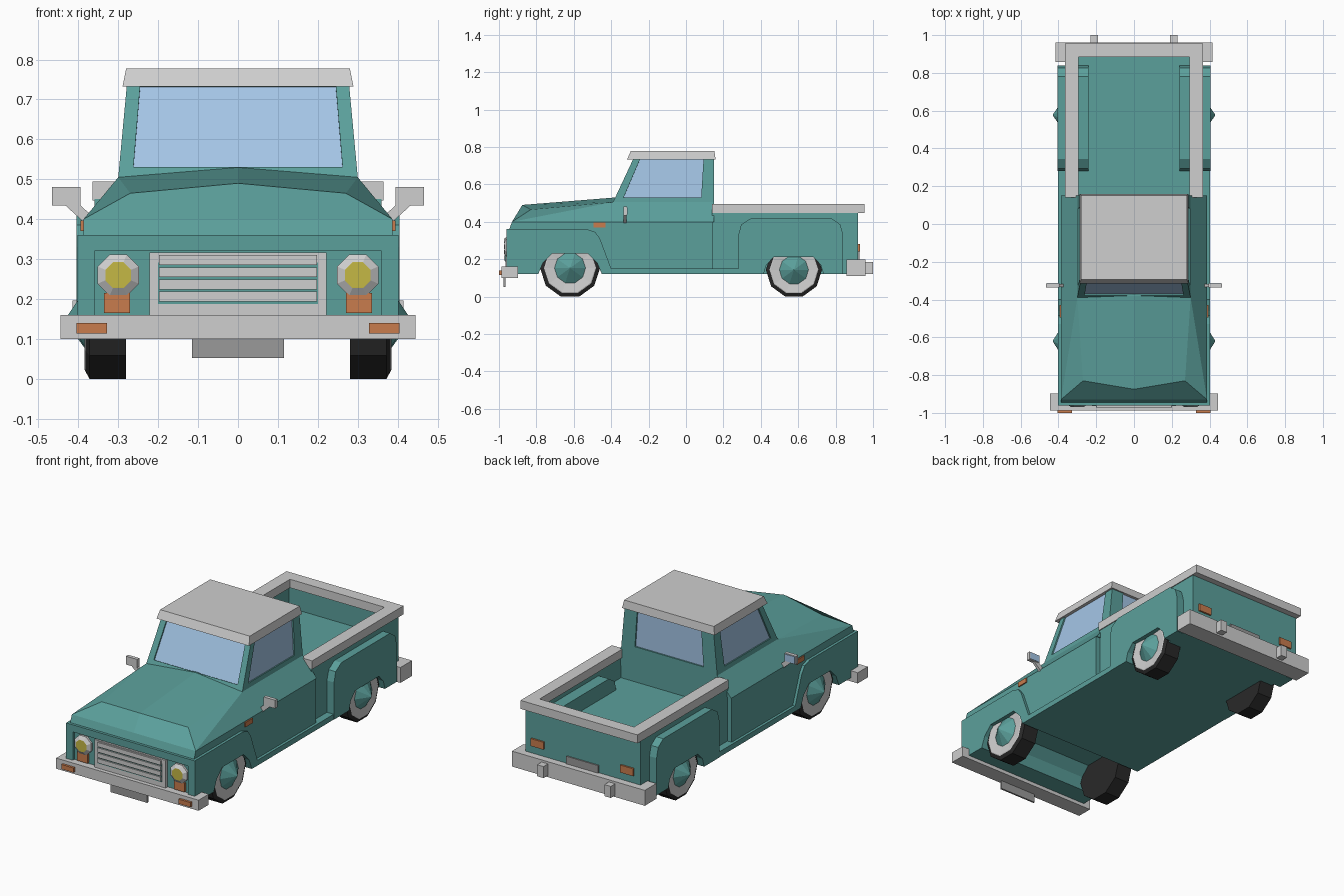
import bpy, bmesh, math
from mathutils import Vector, Matrix

if "Cube" in bpy.data.objects:
    bpy.data.objects.remove(bpy.data.objects["Cube"])

def material(name, rgb):
    m = bpy.data.materials.new(name)
    m.diffuse_color = (*rgb, 1)
    m.use_nodes = True
    m.node_tree.nodes["Principled BSDF"].inputs["Base Color"].default_value = m.diffuse_color
    return m

TEAL = material("teal paint", (0.105, 0.35, 0.33))
GREY = material("light grey trim", (0.62, 0.62, 0.62))
PLATE = material("plate grey", (0.32, 0.32, 0.32))
GLASS = material("blue glass", (0.37, 0.56, 0.79))
ORANGE = material("orange lamp", (0.58, 0.20, 0.075))
YELLOW = material("yellow lamp", (0.56, 0.48, 0.06))
BLACK = material("tyre black", (0.022, 0.022, 0.022))

def finish(bm, name, *mats):
    bmesh.ops.recalc_face_normals(bm, faces=bm.faces)
    me = bpy.data.meshes.new(name)
    bm.to_mesh(me)
    bm.free()
    for m in mats:
        me.materials.append(m)
    ob = bpy.data.objects.new(name, me)
    bpy.context.collection.objects.link(ob)
    return ob

def prism(name, profile, x0, x1, mat, both=False):
    """Extrude a (y, z) profile from x0 to x1, optionally on both sides."""
    bm = bmesh.new()
    for s in ((1, -1) if both else (1,)):
        a = [bm.verts.new((s * x0, y, z)) for y, z in profile]
        b = [bm.verts.new((s * x1, y, z)) for y, z in profile]
        bm.faces.new(a)
        bm.faces.new(b)
        for i in range(len(a)):
            j = (i + 1) % len(a)
            bm.faces.new((a[i], a[j], b[j], b[i]))
    return finish(bm, name, mat)

def box(name, x, y, z, mat, both=False):
    prof = [(y[0], z[0]), (y[1], z[0]), (y[1], z[1]), (y[0], z[1])]
    return prism(name, prof, x[0], x[1], mat, both)

def mid(name, w, y, z, mat):
    return box(name, (-w, w), y, z, mat)

# Lower body with open front wheel channel
front_arch = [(-0.79, 0.12), (-0.765, 0.18), (-0.715, 0.23),
              (-0.525, 0.23), (-0.475, 0.18), (-0.45, 0.12)]
prism("lower_body", [(-0.945, 0.12)] + front_arch +
      [(0.145, 0.12), (0.145, 0.40), (-0.93, 0.40), (-0.945, 0.36)], -0.387, 0.387, TEAL)

# Front fenders, nose frame, side sills
prism("front_fender", [(-0.96, 0.12)] + front_arch +
      [(-0.40, 0.12), (-0.40, 0.15), (-0.46, 0.31), (-0.485, 0.345), (-0.53, 0.36), (-0.96, 0.36)],
      0.36, 0.402, TEAL, True)
mid("nose_bar", 0.36, (-0.96, -0.93), (0.32, 0.36), TEAL)
box("side_sill", (0.34, 0.402), (-0.41, 0.29), (0.12, 0.15), TEAL, True)

# Hood and shoulders, one half with a mirror
pts = [(0.387, -0.93, 0.40), (0.27, -0.83, 0.465), (0, -0.875, 0.49), (0, -0.93, 0.40),
       (0.30, -0.39, 0.505), (0, -0.374, 0.53), (0.387, -0.39, 0.40),
       (0.30, 0.15, 0.505), (0.387, 0.15, 0.40), (0, 0.15, 0.505), (0, 0.15, 0.40)]
bm = bmesh.new()
v = [bm.verts.new(p) for p in pts]
for f in ((0, 1, 2, 3), (2, 1, 4, 5), (0, 6, 4), (0, 4, 1), (4, 6, 8, 7),
          (7, 8, 10, 9), (5, 4, 7, 9), (0, 3, 10, 8, 6)):
    bm.faces.new([v[i] for i in f])
hood = finish(bm, "hood", TEAL)
hood.modifiers.new("mirror", 'MIRROR')

# Cab with recessed windows
def ring(w, y0, y1, z):
    return [Vector(p) for p in ((-w, y0, z), (w, y0, z), (w, y1, z), (-w, y1, z))]

lo, hi = ring(0.30, -0.39, 0.15, 0.505), ring(0.278, -0.28, 0.15, 0.74)
bm = bmesh.new()
vl, vh = [bm.verts.new(p) for p in lo], [bm.verts.new(p) for p in hi]
bm.faces.new(vl)
bm.faces.new(vh)
# left and right margins of each window: front, right, back, left
margins = [(0.06, 0.94), (0.085, 0.87), (0.14, 0.86), (0.13, 0.915)]
for i, (u0, u1) in enumerate(margins):
    j = (i + 1) % 4
    outer = [vl[i], vl[j], vh[j], vh[i]]
    n = (lo[j] - lo[i]).cross(hi[i] - lo[i]).normalized()
    flat = [lo[i].lerp(lo[j], u).lerp(hi[i].lerp(hi[j], u), t)
            for u, t in ((u0, 0.11), (u1, 0.11), (u1, 0.975), (u0, 0.975))]
    rim = [bm.verts.new(p) for p in flat]
    deep = [bm.verts.new(p - n * 0.008) for p in flat]
    for k in range(4):
        m = (k + 1) % 4
        bm.faces.new((outer[k], outer[m], rim[m], rim[k]))
        bm.faces.new((rim[k], rim[m], deep[m], deep[k]))
    bm.faces.new(deep).material_index = 1
finish(bm, "cab", TEAL, GLASS)

# Roof cap
bm = bmesh.new()
a = [bm.verts.new(p) for p in ring(0.289, -0.315, 0.158, 0.733)]
b = [bm.verts.new(p) for p in ring(0.28, -0.295, 0.152, 0.778)]
bm.faces.new(a)
bm.faces.new(b)
for i in range(4):
    j = (i + 1) % 4
    bm.faces.new((a[i], a[j], b[j], b[i]))
finish(bm, "roof", GREY)

# Cargo bed
mid("bed_floor", 0.355, (0.14, 0.915), (0.12, 0.33), TEAL)
box("bed_wall", (0.305, 0.36), (0.14, 0.92), (0.12, 0.45), TEAL, True)
mid("tailgate", 0.36, (0.892, 0.92), (0.12, 0.45), TEAL)
box("bed_rail", (0.295, 0.365), (0.14, 0.955), (0.447, 0.495), GREY, True)
mid("rear_rail", 0.295, (0.885, 0.955), (0.447, 0.495), GREY)
prism("rear_fender", [(0.28, 0.12), (0.28, 0.33), (0.295, 0.385), (0.345, 0.417), (0.78, 0.417),
                      (0.825, 0.385), (0.84, 0.33), (0.84, 0.12), (0.735, 0.12), (0.72, 0.17),
                      (0.68, 0.212), (0.47, 0.212), (0.43, 0.17), (0.415, 0.12)],
      0.24, 0.404, TEAL, True)

# Bumpers and plates
mid("front_bumper", 0.445, (-0.987, -0.897), (0.10, 0.16), GREY)
mid("rear_bumper", 0.415, (0.857, 0.96), (0.11, 0.197), GREY)
box("bumper_guard", (0.19, 0.23), (0.95, 1.0), (0.12, 0.185), GREY, True)
mid("front_plate", 0.115, (-0.975, -0.965), (0.052, 0.11), PLATE)
mid("rear_plate", 0.10, (0.915, 0.927), (0.19, 0.24), PLATE)

# Grille: frame, dark gaps and slats
mid("grille_frame", 0.222, (-0.964, -0.94), (0.16, 0.316), GREY)
mid("grille_gaps", 0.20, (-0.967, -0.96), (0.188, 0.292), TEAL)
for i in range(4):
    z = 0.196 + i * 0.0305
    mid("grille_slat", 0.198, (-0.973, -0.962), (z - 0.002, z + 0.0225), GREY)

# Lamps
box("front_indicator", (0.27, 0.336), (-0.958, -0.94), (0.165, 0.215), ORANGE, True)
box("bumper_lamp", (0.328, 0.404), (-1.0, -0.98), (0.114, 0.14), ORANGE, True)
box("side_marker", (0.38, 0.394), (-0.495, -0.43), (0.37, 0.397), ORANGE, True)
box("tail_lamp", (0.24, 0.32), (0.91, 0.93), (0.24, 0.282), ORANGE, True)

def turned(name, centre, axis, sides, rings, spin, mats):
    """Lathe of (offset, radius, material) rings about x or -y; capped at both ends."""
    bm = bmesh.new()
    loops = []
    for d, r, _ in rings:
        loop = []
        for k in range(sides):
            t = 2 * math.pi * (k + spin) / sides
            c, s = r * math.cos(t), r * math.sin(t)
            p = Vector((d, c, s)) if axis.x else Vector((c, -d, s))
            if axis.x < 0:
                p.x = -p.x
            loop.append(bm.verts.new(Vector(centre) + p))
        loops.append(loop)
    bm.faces.new(loops[0]).material_index = rings[0][2]
    bm.faces.new(loops[-1]).material_index = rings[-1][2]
    for a, b, ring_data in zip(loops, loops[1:], rings[1:]):
        for k in range(sides):
            m = (k + 1) % sides
            bm.faces.new((a[k], a[m], b[m], b[k])).material_index = ring_data[2]
    return finish(bm, name, *mats)

for s in (1, -1):
    turned("headlight", (s * 0.30, -0.945, 0.26), Vector((0, -1, 0)), 8,
           [(0, 0.056, 0), (0.012, 0.056, 0), (0.025, 0.035, 0), (0.0251, 0.034, 1)],
           0.5, (GREY, YELLOW))
    # Wheels: tyre, grey rim ring, cone hub cap
    for y, r in ((-0.62, 0.16), (0.577, 0.15)):
        turned("wheel", (0, y, r * math.cos(math.pi / 10)), Vector((s, 0, 0)), 10,
               [(0.28, r, 0), (0.372, r, 0), (0.382, r * 0.87, 0), (0.384, r * 0.84, 1),
                (0.378, r * 0.52, 1), (0.43, 0.002, 2)], 0, (BLACK, GREY, TEAL))

# Door mirrors: slanted arm, head and glass
bm = bmesh.new()
for s in (1, -1):
    ends = []
    for x, z in ((0.37, 0.395), (0.425, 0.445)):
        ends.append([bm.verts.new((s * (x + dx), -0.325 + dy, z - dx)) for dx, dy in
                     ((-0.009, -0.008), (0.009, -0.008), (0.009, 0.008), (-0.009, 0.008))])
    for e in ends:
        bm.faces.new(e)
    for k in range(4):
        m = (k + 1) % 4
        bm.faces.new((ends[0][k], ends[0][m], ends[1][m], ends[1][k]))
finish(bm, "mirror_arm", GREY)
box("mirror_head", (0.395, 0.466), (-0.335, -0.315), (0.434, 0.481), GREY, True)
box("mirror_glass", (0.40, 0.461), (-0.316, -0.312), (0.438, 0.477), GLASS, True)
